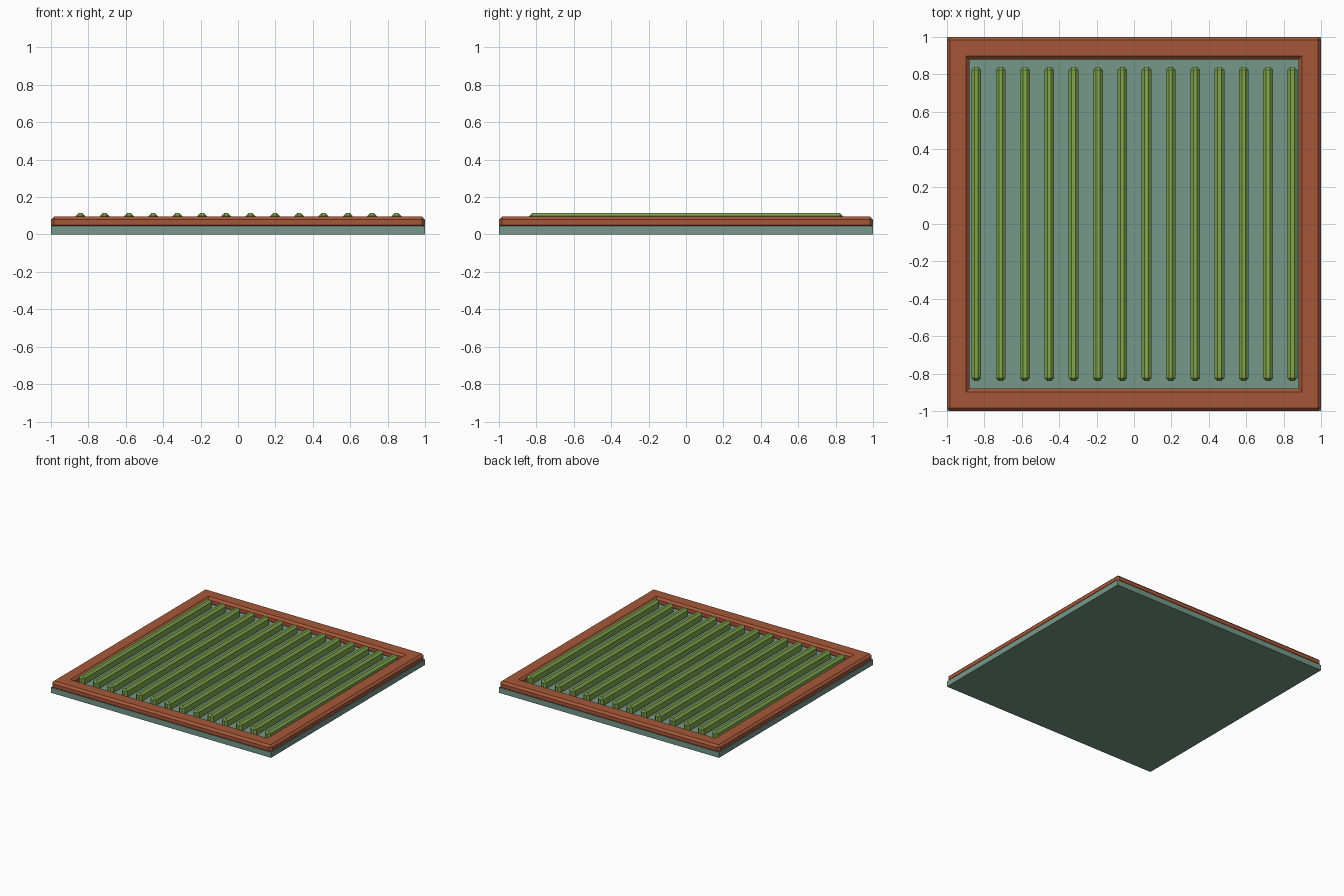
import bpy, bmesh

if "Cube" in bpy.data.objects:
    bpy.data.objects.remove(bpy.data.objects["Cube"])


def material(name, color):
    m = bpy.data.materials.new(name)
    m.diffuse_color = (*color, 1)
    m.use_nodes = True
    m.node_tree.nodes["Principled BSDF"].inputs["Base Color"].default_value = m.diffuse_color
    return m


def box(name, lo, hi, mat, bevel=0):
    """Axis-aligned box from corner lo to corner hi with optional flat chamfers."""
    bm = bmesh.new()
    bmesh.ops.create_cube(bm, size=1)
    for v in bm.verts:
        v.co = [(a + b) / 2 + c * (b - a) for a, b, c in zip(lo, hi, v.co)]
    if bevel:
        bmesh.ops.bevel(bm, geom=bm.edges[:], offset=bevel, segments=1,
                        affect='EDGES', profile=0.5)
    me = bpy.data.meshes.new(name)
    bm.to_mesh(me)
    bm.free()
    me.materials.append(mat)
    ob = bpy.data.objects.new(name, me)
    bpy.context.collection.objects.link(ob)
    return ob


slab_mat = material("slab_grey_green", (0.18, 0.31, 0.25))
frame_mat = material("frame_rust", (0.38, 0.095, 0.04))
slat_mat = material("slat_green", (0.22, 0.38, 0.075))

# Base slab
box("base_slab", (-1, -1, 0), (1, 1, 0.045), slab_mat)

# Raised border, four overlapping chamfered bars
B0, B1 = 0.033, 0.096
for side, a, b in (("front", -1, -0.88), ("back", 0.88, 1)):
    box("frame_" + side, (-1, a, B0), (1, b, B1), frame_mat, 0.017)
for side, a, b in (("left", -1, -0.88), ("right", 0.88, 1)):
    box("frame_" + side, (a, -1, B0), (b, 1, B1), frame_mat, 0.017)

# Row of chamfered slats
for i in range(14):
    x = -0.843 + 0.13 * i
    box(f"slat_{i + 1}", (x - 0.026, -0.84, 0.035), (x + 0.026, 0.84, 0.114),
        slat_mat, 0.016)
